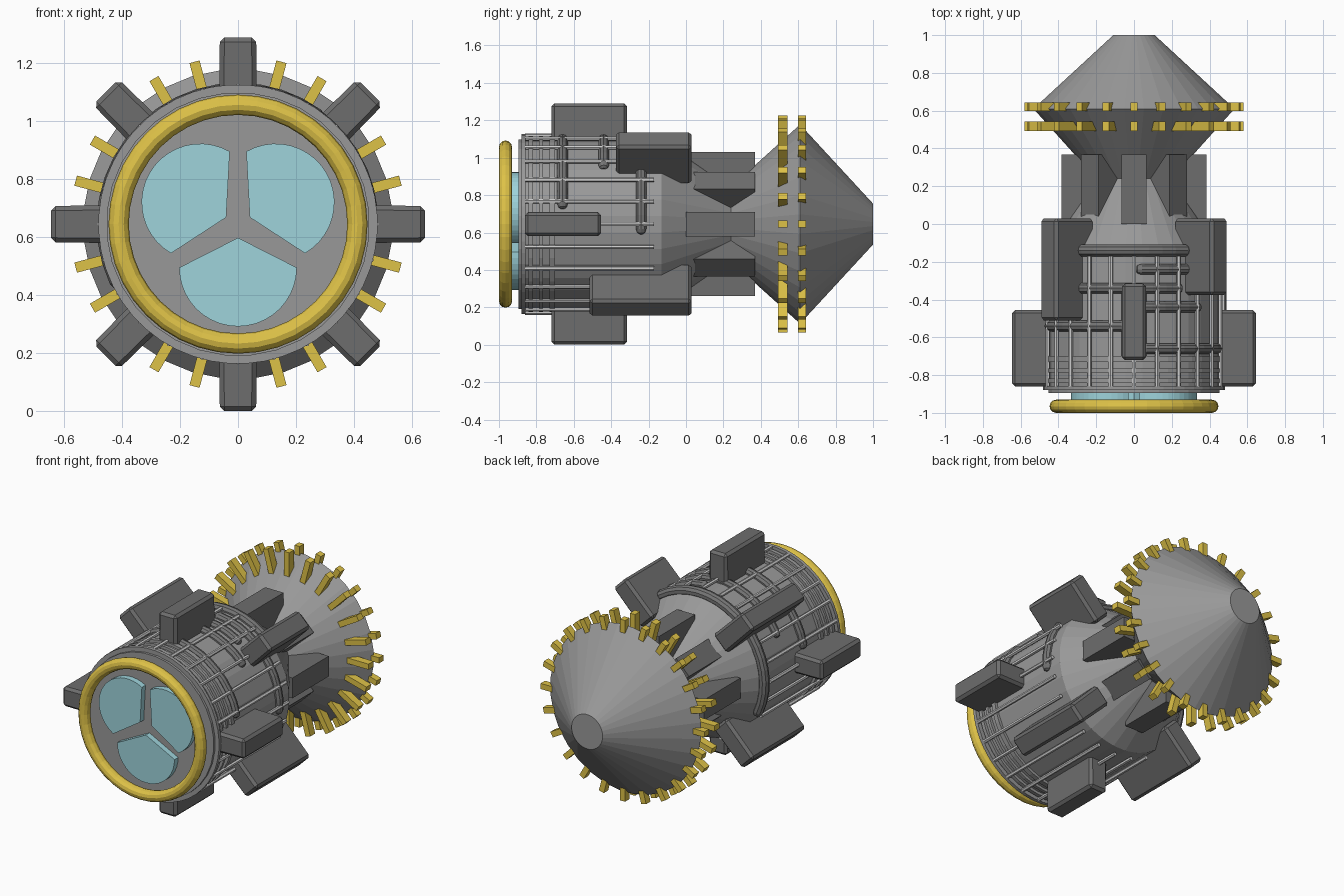
import bpy, bmesh, math

if "Cube" in bpy.data.objects:
    bpy.data.objects.remove(bpy.data.objects["Cube"])

CZ = 0.645  # height of the long axis


def material(name, srgb):
    m = bpy.data.materials.new(name)
    lin = [c / 12.92 if c < 0.04 else ((c + 0.055) / 1.055) ** 2.4 for c in srgb]
    m.diffuse_color = (*lin, 1)
    m.use_nodes = True
    m.node_tree.nodes["Principled BSDF"].inputs["Base Color"].default_value = m.diffuse_color
    return m


GREY = material("mid grey", (0.60, 0.60, 0.60))
DARK = material("dark grey", (0.43, 0.43, 0.43))
PIPE = material("pipe grey", (0.46, 0.46, 0.46))
LIGHT = material("light grey", (0.80, 0.80, 0.80))
GOLD = material("gold", (0.87, 0.76, 0.28))
CYAN = material("pale cyan", (0.62, 0.83, 0.86))


def polar(a, r, y, t=0.0):
    """Point at angle a round the long axis, radius r, sideways offset t."""
    return (math.cos(a) * r - math.sin(a) * t, y, CZ + math.sin(a) * r + math.cos(a) * t)


def finish(name, bm, mat):
    bmesh.ops.recalc_face_normals(bm, faces=bm.faces)
    me = bpy.data.meshes.new(name)
    bm.to_mesh(me)
    bm.free()
    me.materials.append(mat)
    ob = bpy.data.objects.new(name, me)
    bpy.context.collection.objects.link(ob)
    return ob


def skin(bm, rings, closed=False):
    """Join rings of vertices into a tube, capped unless closed."""
    n = len(rings[0])
    pairs = list(zip(rings, rings[1:])) + ([(rings[-1], rings[0])] if closed else [])
    for p, q in pairs:
        for i in range(n):
            j = (i + 1) % n
            bm.faces.new((p[i], p[j], q[j], q[i]))
    if not closed:
        bm.faces.new(rings[0])
        bm.faces.new(rings[-1])


def lathe(name, profile, mat, n=32):
    bm = bmesh.new()
    skin(bm, [[bm.verts.new(polar(2 * math.pi * (i + 0.5) / n, r, y)) for i in range(n)]
              for y, r in profile])
    return finish(name, bm, mat)


def arc_pipe(name, y, R, r, a0, a1, mat, sides=10):
    """Round pipe wrapped about the axis from angle a0 to a1 (degrees)."""
    bm = bmesh.new()
    full = a1 - a0 >= 360
    steps = max(4, round((a1 - a0) / 9))
    stations = [(a0 + (a1 - a0) * i / steps, r) for i in range(steps if full else steps + 1)]
    if not full:  # rounded ends
        d = math.degrees(r / R)
        stations = ([(a0 - d, r * .3), (a0 - d * .7, r * .75)] + stations
                    + [(a1 + d * .7, r * .75), (a1 + d, r * .3)])
    rings = []
    for deg, rr in stations:
        ring = []
        for k in range(sides):
            b = 2 * math.pi * k / sides
            ring.append(bm.verts.new(polar(math.radians(deg), R + rr * math.cos(b),
                                           y + rr * math.sin(b))))
        rings.append(ring)
    skin(bm, rings, full)
    return finish(name, bm, mat)


def add_block(bm, deg, r0, r1, y0, y1, half, top=1.0):
    """Radial box; top narrows its outer face."""
    a = math.radians(deg)
    rings = []
    for r, h in ((r0, half), (r1, half * top)):
        rings.append([bm.verts.new(polar(a, r, y, t)) for y, t in
                      ((y0, -h), (y1, -h), (y1, h), (y0, h))])
    skin(bm, rings)


# Main hull: drum, waist, flare and rear cone
lathe("hull_drum", [(-0.895, 0.455), (-0.13, 0.455), (0.24, 0.20)], GREY)
lathe("rear_cone", [(0.20, 0.17), (0.24, 0.20), (0.61, 0.535), (1.0, 0.11)], GREY)

# Front collar and bands
lathe("front_collar", [(-0.88, 0.482), (-0.858, 0.482)], GREY, 48)
for i, (y0, y1) in enumerate([(-0.842, -0.818), (-0.785, -0.765), (-0.73, -0.70)]):
    lathe(f"hull_band_{i + 1}", [(y0, 0.472), (y1, 0.472)], GREY, 40)

# Gold front ring
arc_pipe("front_ring", -0.965, 0.412, 0.035, 0, 360, GOLD, 12)

# Three front windows: half disc with a pointed inner corner
for k in range(3):
    a = math.radians(-90 + 120 * k)
    outline = [(0.047, 0.0)]
    for i in range(21):
        b = math.radians(-90 + 9 * i)
        outline.append((0.15 + 0.203 * math.cos(b), 0.203 * math.sin(b)))
    bm = bmesh.new()
    skin(bm, [[bm.verts.new(polar(a, r, y, t)) for r, t in outline] for y in (-0.932, -0.885)])
    finish(f"front_window_{k + 1}", bm, CYAN)

# Long rods round the drum
bm = bmesh.new()
for k in range(24):
    a = math.radians(15 * k)
    skin(bm, [[bm.verts.new(polar(a, 0.473 + 0.012 * math.cos(b * math.pi / 3), y,
                                  0.012 * math.sin(b * math.pi / 3))) for b in range(6)]
              for y in (-0.86, -0.17)])
finish("hull_rods", bm, LIGHT)

# Pipes wrapped part way round the drum
pipes = [(-0.66, 14, 82), (-0.24, -3, 85), (-0.44, 44, 87), (-0.34, 60, 150), (-0.54, 98, 168)]
for i, (y, a0, a1) in enumerate(pipes):
    arc_pipe(f"hull_pipe_{i + 1}", y, 0.455, 0.03, a0, a1, PIPE)
arc_pipe("shoulder_pipe", -0.14, 0.455, 0.033, 54, 205, PIPE)

# Eight large chamfered blocks
blocks = [(0, -0.86, -0.455), (45, -0.375, 0.03), (90, -0.72, -0.315), (135, -0.51, 0.03),
          (180, -0.86, -0.455), (225, -0.51, 0.03), (270, -0.72, -0.315), (315, -0.515, 0.03)]
for i, (deg, y0, y1) in enumerate(blocks):
    bm = bmesh.new()
    add_block(bm, deg, 0.36, 0.645, y0, y1, 0.066, 0.95)
    ob = finish(f"hull_block_{i + 1}", bm, DARK)
    bev = ob.modifiers.new("chamfer", 'BEVEL')
    bev.width = 0.016
    bev.segments = 1

# Waist fins bridging the two cones
bm = bmesh.new()
for k in range(8):
    diag = k % 2
    add_block(bm, 45 * k, 0.1, 0.33 if diag else 0.385, 0.03 if diag else 0.0, 0.368, 0.065)
finish("waist_fins", bm, DARK)

# Two rows of gold teeth on the flare
for name, y0, y1, r0 in (("front_teeth", 0.492, 0.542, 0.40), ("rear_teeth", 0.598, 0.642, 0.48)):
    bm = bmesh.new()
    for k in range(24):
        add_block(bm, 15 * k, r0, 0.58, y0, y1, 0.018)
    finish(name, bm, GOLD)
